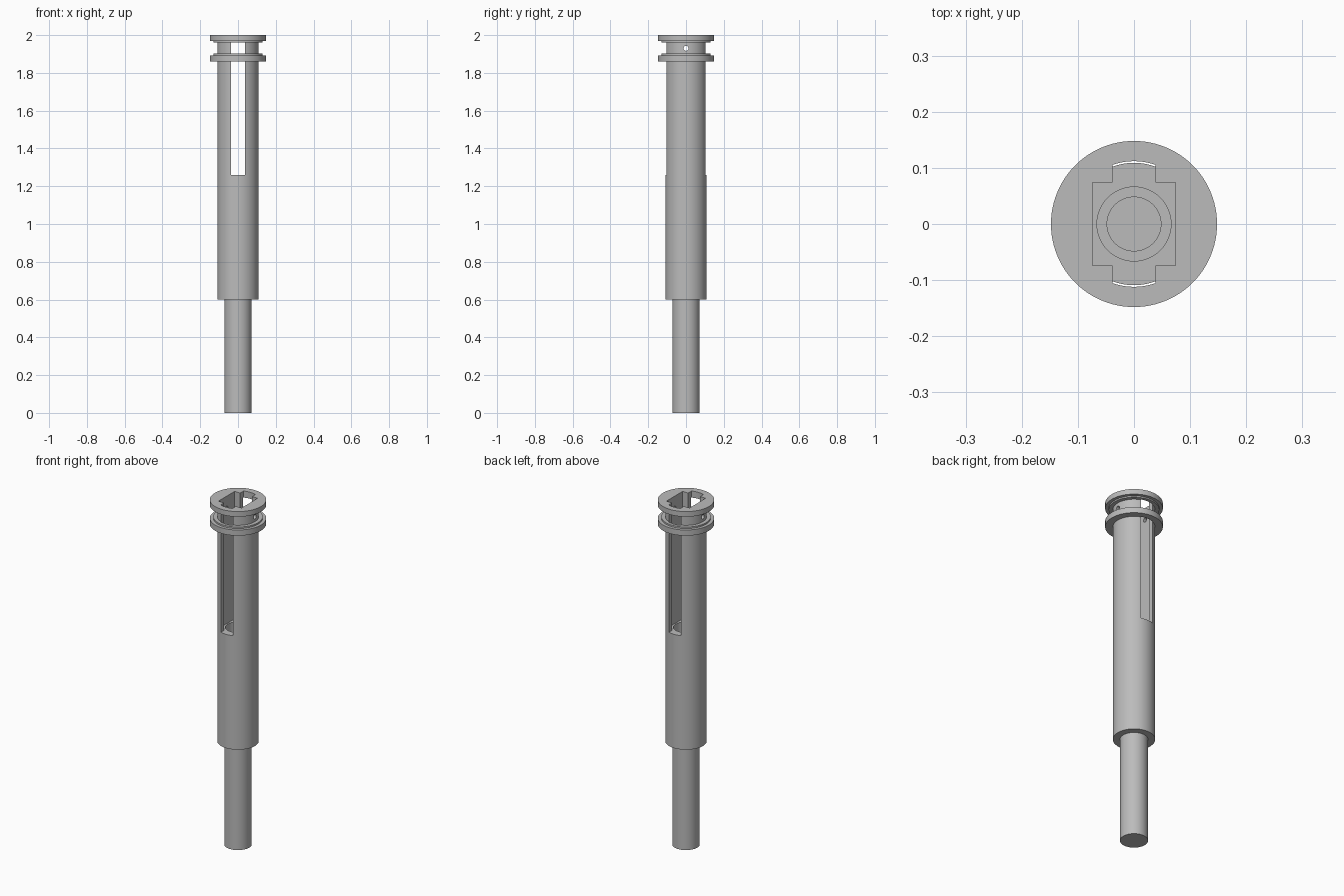
import bpy, bmesh, math
from mathutils import Matrix, Vector

if "Cube" in bpy.data.objects:
    bpy.data.objects.remove(bpy.data.objects["Cube"], do_unlink=True)

SEGMENTS = 96
TOP = 2.0

grey = bpy.data.materials.new("machined_grey")
grey.use_nodes = True
grey.diffuse_color = (0.5, 0.5, 0.5, 1)
grey.node_tree.nodes["Principled BSDF"].inputs["Base Color"].default_value = grey.diffuse_color


def finish(name, bm):
    bmesh.ops.recalc_face_normals(bm, faces=bm.faces)
    mesh = bpy.data.meshes.new(name)
    bm.to_mesh(mesh)
    bm.free()
    mesh.materials.append(grey)
    obj = bpy.data.objects.new(name, mesh)
    bpy.context.collection.objects.link(obj)
    return obj


def lathe(name, profile):
    """Closed solid turned around z from (radius, height) points."""
    bm = bmesh.new()
    rings = []
    for r, z in profile:
        rings.append([bm.verts.new((r * math.cos(a), r * math.sin(a), z))
                      for a in (math.tau * i / SEGMENTS for i in range(SEGMENTS))])
    for low, high in zip(rings, rings[1:]):
        for i in range(SEGMENTS):
            j = (i + 1) % SEGMENTS
            bm.faces.new((low[i], low[j], high[j], high[i]))
    bm.faces.new(rings[0])
    bm.faces.new(rings[-1])
    return finish(name, bm)


def prism(name, outline, z0, z1):
    """Outline in x and y pulled up from z0 to z1."""
    bm = bmesh.new()
    face = bm.faces.new([bm.verts.new((x, y, z0)) for x, y in outline])
    pulled = bmesh.ops.extrude_face_region(bm, geom=[face])["geom"]
    bmesh.ops.translate(bm, vec=Vector((0, 0, z1 - z0)),
                        verts=[v for v in pulled if isinstance(v, bmesh.types.BMVert)])
    return finish(name, bm)


def cut(target, cutter):
    cutter.hide_render = True
    mod = target.modifiers.new("cut", "BOOLEAN")
    mod.operation = "DIFFERENCE"
    mod.solver = "EXACT"
    mod.object = cutter
    bpy.context.view_layer.objects.active = target
    bpy.ops.object.modifier_apply(modifier=mod.name)
    bpy.data.objects.remove(cutter, do_unlink=True)


# Turned body: stem, barrel, two stepped flanges with a groove between
stem, barrel, step, flange = 0.072, 0.109, 0.13, 0.148
body = lathe("plunger_body", [
    (stem, 0), (stem, 0.6), (barrel, 0.6), (barrel, 1.86),
    (flange, 1.86), (flange, 1.893), (step, 1.893), (step, 1.902),
    (barrel, 1.902), (barrel, 1.962), (step, 1.962), (step, 1.97),
    (flange, 1.97), (flange, TOP)])

# Square socket joined to a round-ended slot that runs front to back
half, slot, reach = 0.074, 0.038, 0.112
spread = math.asin(slot / reach)
arc = [(reach * math.sin(t), reach * math.cos(t))
       for t in (spread * (1 - k / 5) for k in range(11))]
back = [(half, half), (slot, half)] + arc + [(-slot, half), (-half, half)]
outline = back + [(-x, -y) for x, y in back]
cut(body, prism("socket_cutter", outline, 1.26, TOP + 0.1))

# Stepped bore below the socket
cut(body, lathe("bore_cutter", [(0.048, 0.3), (0.048, 0.7), (0.066, 0.7), (0.066, 1.3)]))

# Small cross pin hole in the groove
bm = bmesh.new()
bmesh.ops.create_cone(bm, cap_ends=True, segments=32, radius1=0.013, radius2=0.013, depth=0.5,
                      matrix=Matrix.Translation((0, 0, 1.93)) @ Matrix.Rotation(math.pi / 2, 4, "Y"))
cut(body, finish("pin_hole_cutter", bm))

bpy.ops.object.select_all(action="DESELECT")
body.select_set(True)
bpy.context.view_layer.objects.active = body
bpy.ops.object.shade_smooth_by_angle(angle=math.radians(30))
